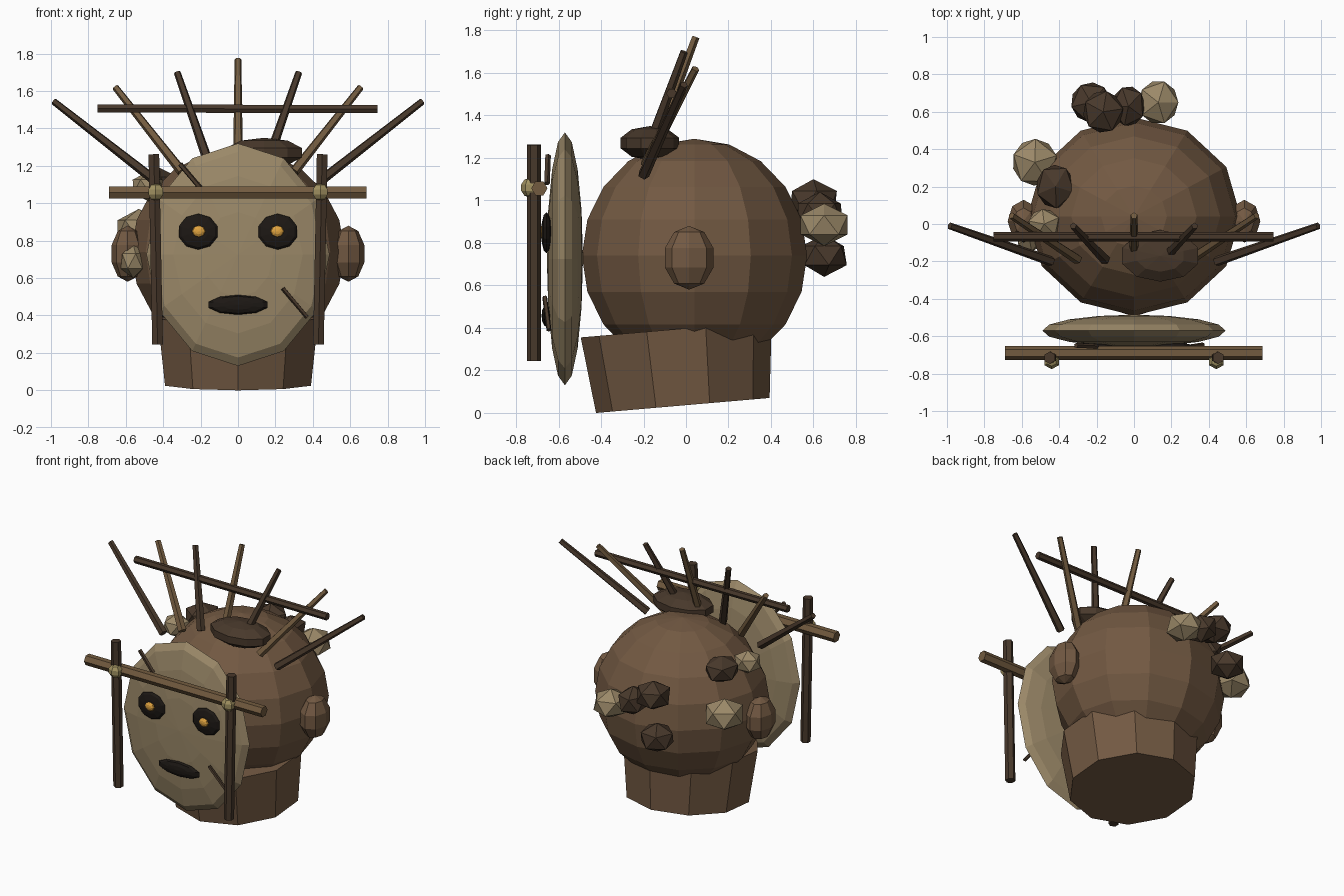
import bpy, bmesh
from math import pi
from mathutils import Vector, Matrix

if "Cube" in bpy.data.objects:
    bpy.data.objects.remove(bpy.data.objects["Cube"])


def material(name, rgb):
    m = bpy.data.materials.new(name)
    m.diffuse_color = (*rgb, 1)
    m.use_nodes = True
    m.node_tree.nodes["Principled BSDF"].inputs["Base Color"].default_value = m.diffuse_color
    return m


BROWN = material("brown", (0.17, 0.10, 0.055))
LIGHT_WOOD = material("light_wood", (0.17, 0.105, 0.05))
DARK = material("dark_wood", (0.065, 0.04, 0.024))
BEIGE = material("beige", (0.33, 0.25, 0.14))
BLACK = material("black", (0.012, 0.009, 0.007))
AMBER = material("amber", (0.75, 0.37, 0.05))
ROPE = material("rope", (0.36, 0.29, 0.12))


def finish(name, bm, mat):
    bmesh.ops.recalc_face_normals(bm, faces=bm.faces)
    me = bpy.data.meshes.new(name)
    bm.to_mesh(me)
    bm.free()
    me.materials.append(mat)
    ob = bpy.data.objects.new(name, me)
    bpy.context.collection.objects.link(ob)
    return ob


def ball(name, pos, size, mat, segs=10, rings=6, face_front=False):
    """Flat-shaded ellipsoid; face_front turns its poles along y."""
    bm = bmesh.new()
    bmesh.ops.create_uvsphere(bm, u_segments=segs, v_segments=rings, radius=1)
    m = Matrix.Translation(pos) @ Matrix.Diagonal((*size, 1))
    if face_front:
        m = m @ Matrix.Rotation(pi / 2, 4, 'X')
    bm.transform(m)
    return finish(name, bm, mat)


def rod(name, a, b, r1, r2, mat, sides=6):
    a, b = Vector(a), Vector(b)
    bm = bmesh.new()
    bmesh.ops.create_cone(bm, cap_ends=True, segments=sides, radius1=r1,
                          radius2=r2, depth=(b - a).length)
    q = Vector((0, 0, 1)).rotation_difference(b - a)
    bm.transform(Matrix.Translation((a + b) / 2) @ q.to_matrix().to_4x4())
    return finish(name, bm, mat)


def clump(name, pos, size, mat, turn):
    bm = bmesh.new()
    bmesh.ops.create_icosphere(bm, subdivisions=1, radius=1)
    bm.transform(Matrix.Translation(pos) @ Matrix.Diagonal((*size, 1))
                 @ Matrix.Rotation(turn, 4, 'Z'))
    return finish(name, bm, mat)


# Head, neck, top cap
ball("head", (0, 0.04, 0.74), (0.57, 0.53, 0.55), BROWN, 12, 10)
rod("neck", (0, -0.015, 0.035), (0, -0.046, 0.394), 0.41, 0.451, BROWN, 10)
ball("top_cap", (0.14, -0.17, 1.27), (0.225, 0.145, 0.08), DARK, 10, 5)

# Mask with mouth and scratches
ball("mask", (0, -0.57, 0.725), (0.49, 0.085, 0.595), BEIGE, 12, 8, True)
ball("mouth", (0, -0.655, 0.457), (0.165, 0.025, 0.053), BLACK, 10, 6, True)
rod("cheek_scratch", (0.24, -0.665, 0.545), (0.37, -0.645, 0.39), 0.012, 0.012, DARK, 5)
rod("brow_scratch", (-0.31, -0.65, 1.21), (-0.2, -0.655, 1.08), 0.014, 0.014, DARK, 5)

# Mirrored parts: ears, eyes, frame posts, lashings
for side, s in (("left", -1), ("right", 1)):
    ball(side + "_ear", (s * 0.59, 0.015, 0.73), (0.09, 0.12, 0.15), BROWN, 8, 5)
    ball(side + "_eye", (s * 0.213, -0.657, 0.848), (0.108, 0.025, 0.096), BLACK, 10, 6, True)
    ball(side + "_pupil", (s * 0.21, -0.677, 0.85), (0.038, 0.02, 0.032), AMBER, 8, 6, True)
    rod(side + "_post", (s * 0.43, -0.715, 0.245), (s * 0.45, -0.715, 1.262),
        0.033, 0.033, DARK)
    ball(side + "_lashing", (s * 0.44, -0.735, 1.06), (0.047, 0.043, 0.047), ROPE, 6, 5)
rod("front_bar", (-0.69, -0.69, 1.057), (0.686, -0.69, 1.057), 0.038, 0.038, LIGHT_WOOD)

# Crown of fanned sticks with a cross bar
fan = [(0, 0.045, 1.77, 0, -0.17, 1.20),
       (0.325, -0.01, 1.70, 0.155, -0.19, 1.21),
       (0.655, 0.045, 1.62, 0.30, -0.19, 1.17),
       (0.985, -0.01, 1.545, 0.44, -0.2, 1.12)]
for i, (tx, ty, tz, bx, by, bz) in enumerate(fan):
    for s in ((1,) if i == 0 else (-1, 1)):
        rod("crown_stick", (s * bx, by, bz), (s * tx, ty, tz), 0.028, 0.019,
            DARK if i % 2 else LIGHT_WOOD, 5)
rod("crown_bar", (-0.75, -0.068, 1.507), (0.745, -0.068, 1.503), 0.025, 0.025, DARK)

# Clumps on the back and left side of the head
clumps = [((0.13, 0.65, 0.885), (0.12, 0.13, 0.1), BEIGE),
          ((-0.03, 0.63, 0.94), (0.10, 0.12, 0.1), DARK),
          ((-0.165, 0.60, 1.0), (0.12, 0.125, 0.1), DARK),
          ((-0.23, 0.65, 0.74), (0.12, 0.12, 0.1), DARK),
          ((-0.53, 0.33, 0.86), (0.135, 0.14, 0.11), BEIGE),
          ((-0.42, 0.20, 1.10), (0.115, 0.13, 0.09), DARK),
          ((-0.48, 0.0, 1.09), (0.095, 0.09, 0.08), BEIGE),
          ((-0.56, -0.07, 0.69), (0.075, 0.09, 0.09), BEIGE)]
for i, (pos, size, mat) in enumerate(clumps):
    clump("hair_clump", pos, size, mat, 0.7 * i)
